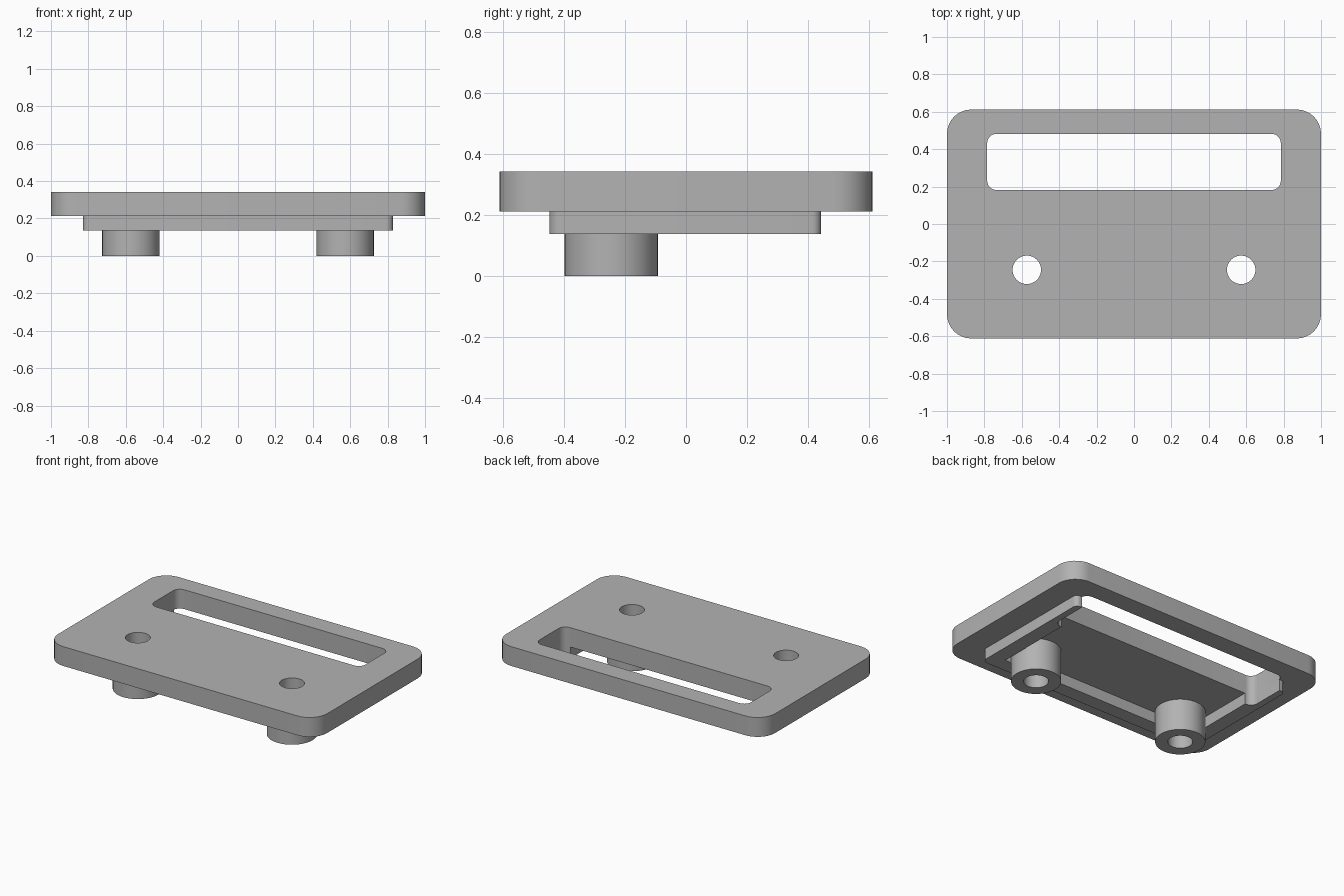
import bpy, bmesh, math
from mathutils import Vector

if "Cube" in bpy.data.objects:
    bpy.data.objects.remove(bpy.data.objects["Cube"], do_unlink=True)

grey = bpy.data.materials.new("plain grey")
grey.use_nodes = True
COLOUR = (0.45, 0.45, 0.45, 1)
grey.diffuse_color = COLOUR
grey.node_tree.nodes["Principled BSDF"].inputs["Base Color"].default_value = COLOUR


def rounded(corners, steps=8):
    """Outline from (x, y, radius) right-angle corners."""
    out = []
    for i, (x, y, r) in enumerate(corners):
        p = Vector((x, y))
        if r == 0:
            out.append(p)
            continue
        a = (Vector(corners[i - 1][:2]) - p).normalized() * r
        b = (Vector(corners[(i + 1) % len(corners)][:2]) - p).normalized() * r
        for k in range(steps + 1):
            t = math.pi / 2 * k / steps
            out.append(p + a * (1 - math.sin(t)) + b * (1 - math.cos(t)))
    return out


def rectangle(x, y0, y1, r):
    return rounded([(-x, y0, r), (x, y0, r), (x, y1, r), (-x, y1, r)])


def circle(x, y, r, n=48):
    return [Vector((x + r * math.cos(2 * math.pi * k / n),
                    y + r * math.sin(2 * math.pi * k / n))) for k in range(n)]


def prism(name, outlines, z0, z1):
    """Extrude an outer outline, with the other outlines as holes."""
    bm = bmesh.new()
    for pts in outlines:
        vs = [bm.verts.new((p.x, p.y, z0)) for p in pts]
        for i, v in enumerate(vs):
            bm.edges.new((vs[i - 1], v))
    bmesh.ops.triangle_fill(bm, use_beauty=True, edges=bm.edges[:])
    new = bmesh.ops.extrude_face_region(bm, geom=bm.faces[:], use_keep_orig=True)["geom"]
    bmesh.ops.translate(bm, vec=(0, 0, z1 - z0),
                        verts=[g for g in new if isinstance(g, bmesh.types.BMVert)])
    bmesh.ops.recalc_face_normals(bm, faces=bm.faces[:])
    mesh = bpy.data.meshes.new(name)
    bm.to_mesh(mesh)
    bm.free()
    mesh.materials.append(grey)
    obj = bpy.data.objects.new(name, mesh)
    bpy.context.collection.objects.link(obj)
    bpy.ops.object.select_all(action="DESELECT")
    obj.select_set(True)
    bpy.context.view_layer.objects.active = obj
    bpy.ops.object.shade_smooth_by_angle(angle=math.radians(30))


HOLE_X, HOLE_Y, HOLE_R, BOSS_R = 0.573, -0.245, 0.076, 0.153
PLATE_Z, RIM_Z, TOP_Z = 0.212, 0.137, 0.342

# Top plate with the long slot and two screw holes
prism("top_plate",
      [rectangle(1, -0.612, 0.612, 0.13), rectangle(0.785, 0.182, 0.482, 0.05),
       circle(HOLE_X, HOLE_Y, HOLE_R), circle(-HOLE_X, HOLE_Y, HOLE_R)],
      PLATE_Z, TOP_Z)

# Locating rim below, open at the back where the slot passes through it
half = [(0.83, -0.448, 0.04), (0.83, 0.443, 0.03), (0.785, 0.443, 0),
        (0.785, 0.182, 0.05), (0.73, 0.182, 0), (0.73, -0.35, 0)]
prism("lower_rim", [rounded(half + [(-x, y, r) for x, y, r in reversed(half)])],
      RIM_Z, PLATE_Z)

# Hollow screw bosses
for side, s in (("left", 1), ("right", -1)):
    prism(side + "_boss",
          [circle(s * HOLE_X, HOLE_Y, BOSS_R), circle(s * HOLE_X, HOLE_Y, HOLE_R)],
          0, PLATE_Z)
